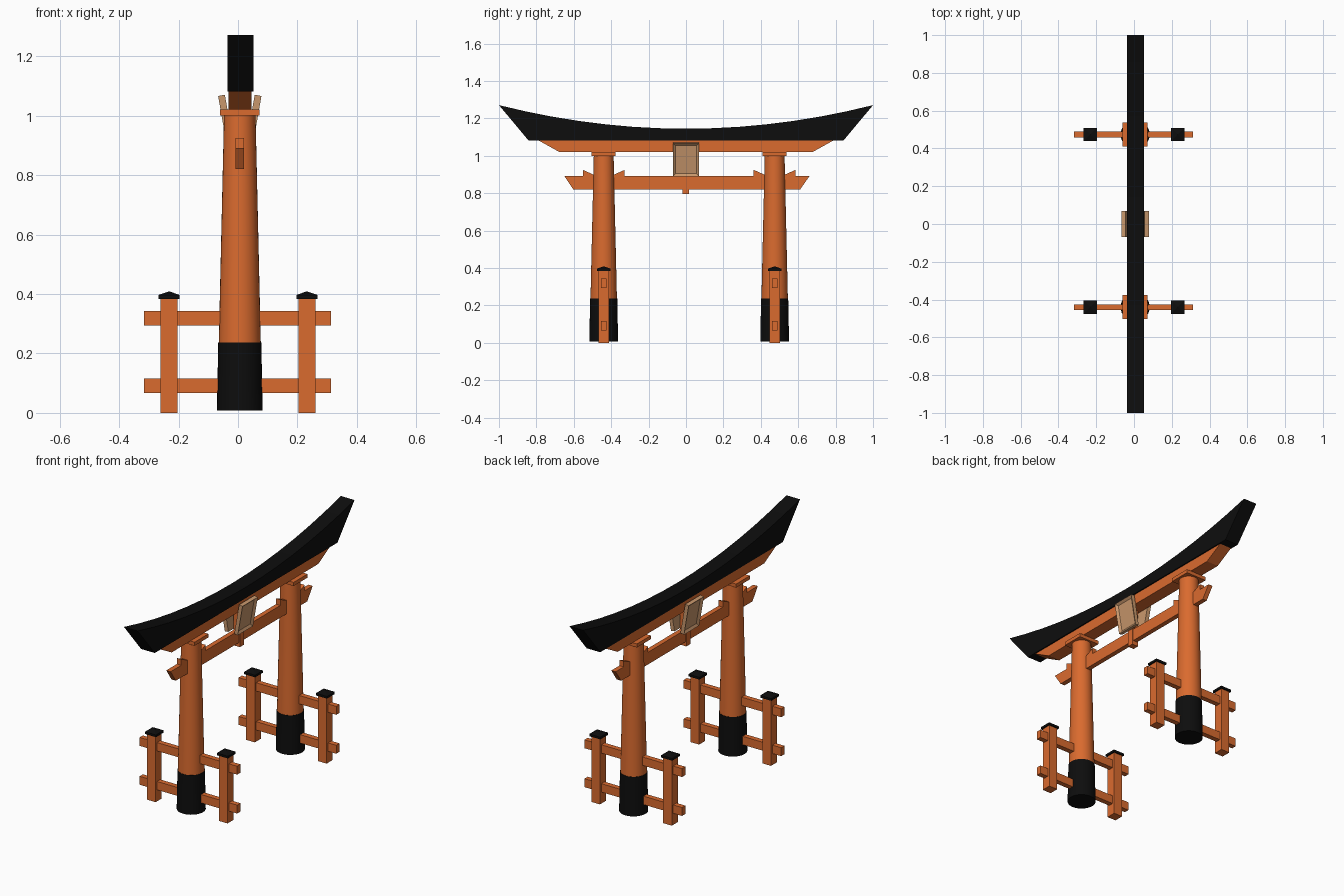
import bpy, bmesh, math
from mathutils import Matrix, Vector

if "Cube" in bpy.data.objects:
    bpy.data.objects.remove(bpy.data.objects["Cube"])


def material(name, rgb):
    m = bpy.data.materials.new(name)
    m.diffuse_color = (*rgb, 1)
    m.use_nodes = True
    m.node_tree.nodes["Principled BSDF"].inputs["Base Color"].default_value = m.diffuse_color
    return m


ORANGE = material("vermilion", (0.70, 0.146, 0.028))
BLACK = material("black", (0.004, 0.004, 0.004))
TAN = material("tan wood", (0.58, 0.31, 0.15))

CX = 0.006                      # centre line of gate in x
PILLARS = {"left": -0.44, "right": 0.474}


def finish(name, bm, mat):
    bmesh.ops.recalc_face_normals(bm, faces=bm.faces)
    mesh = bpy.data.meshes.new(name)
    bm.to_mesh(mesh)
    bm.free()
    ob = bpy.data.objects.new(name, mesh)
    bpy.context.collection.objects.link(ob)
    mesh.materials.append(mat)
    return ob


def box(name, x0, x1, y0, y1, z0, z1, mat):
    bm = bmesh.new()
    size = Matrix.Diagonal((x1 - x0, y1 - y0, z1 - z0, 1))
    mid = Vector((x0 + x1, y0 + y1, z0 + z1)) / 2
    bmesh.ops.create_cube(bm, size=1, matrix=Matrix.Translation(mid) @ size)
    return finish(name, bm, mat)


def beam(name, profile, x0, x1, mat):
    """Extrude a (y, z) outline along x."""
    bm = bmesh.new()
    face = bm.faces.new([bm.verts.new((x0, y, z)) for y, z in profile])
    ext = bmesh.ops.extrude_face_region(bm, geom=[face])
    verts = [v for v in ext["geom"] if isinstance(v, bmesh.types.BMVert)]
    bmesh.ops.translate(bm, verts=verts, vec=(x1 - x0, 0, 0))
    return finish(name, bm, mat)


def column(name, y, z0, z1, r0, r1, mat):
    bm = bmesh.new()
    bmesh.ops.create_cone(bm, cap_ends=True, segments=32, radius1=r0, radius2=r1,
                          depth=z1 - z0,
                          matrix=Matrix.Translation((CX, y, (z0 + z1) / 2)))
    ob = finish(name, bm, mat)
    bpy.ops.object.select_all(action='DESELECT')
    ob.select_set(True)
    bpy.context.view_layer.objects.active = ob
    bpy.ops.object.shade_smooth_by_angle(angle=math.radians(35))


# Curved black roof beam
top = [(i / 7, 1.145 + 0.126 * (i / 7) ** 2) for i in range(-7, 8)]
beam("roof_beam", [(0.842, 1.082), (-0.842, 1.082)] + top, -0.036, 0.052, BLACK)

# Orange beam under the roof
beam("upper_lintel", [(-0.676, 1.02), (0.676, 1.02), (0.79, 1.083), (-0.79, 1.083)],
     -0.032, 0.045, ORANGE)

# Lower tie beam running through the pillars
beam("tie_beam", [(-0.602, 0.82), (0.61, 0.82), (0.66, 0.891), (-0.65, 0.891)],
     -0.008, 0.02, ORANGE)

# Short centre strut behind the plaques
box("centre_strut", CX - 0.02, CX + 0.02, -0.02, 0.017, 0.795, 1.025, ORANGE)

# Two leaning plaques with recessed panels
for side, s in (("front", 1), ("back", -1)):
    t, h, w = 0.023, 0.18, 0.07
    bm = bmesh.new()
    bmesh.ops.create_cube(bm, size=1, matrix=Matrix.Translation((s * t / 2, 0, h / 2))
                          @ Matrix.Diagonal((t, 2 * w, h, 1)))
    outer = max(bm.faces, key=lambda f: f.calc_center_median().x * s)
    bmesh.ops.inset_region(bm, faces=[outer], thickness=0.02)
    bmesh.ops.translate(bm, verts=outer.verts, vec=(-s * 0.011, 0, 0))
    bm.transform(Matrix.Translation((CX + s * 0.019, 0, 0.893))
                 @ Matrix.Rotation(s * math.radians(10), 4, 'Y'))
    finish(side + "_plaque", bm, TAN)

for side, py in PILLARS.items():
    # Tapered pillar, black sleeve and square capital
    column(side + "_pillar", py, 0.2, 1.002, 0.0715, 0.053, ORANGE)
    column(side + "_pillar_sleeve", py, 0.008, 0.236, 0.077, 0.0725, BLACK)
    box(side + "_capital", CX - 0.066, CX + 0.066, py - 0.064, py + 0.064,
        1.0, 1.021, ORANGE)

    # Wedges on the tie beam at each side of the pillar
    for n, d in (("inner", 1), ("outer", -1)):
        beam(f"{side}_{n}_wedge",
             [(py + d * 0.04, 0.885), (py + d * 0.112, 0.885),
              (py + d * 0.112, 0.925), (py + d * 0.04, 0.893)],
             -0.008, 0.02, ORANGE)

    # Fence rails through the pillar
    for n, z in (("lower", 0.067), ("upper", 0.294)):
        box(f"{side}_{n}_rail", -0.317, 0.313, py - 0.015, py + 0.015,
            z, z + 0.049, ORANGE)

    # Fence posts with pyramid caps
    for n, px in (("front", 0.232), ("back", -0.232)):
        box(f"{side}_{n}_post", px - 0.028, px + 0.028, py - 0.028, py + 0.028,
            0, 0.386, ORANGE)
        bm = bmesh.new()
        r = 0.0355
        ring = [(-r, -r), (r, -r), (r, r), (-r, r)]
        low = [bm.verts.new((px + x, py + y, 0.384)) for x, y in ring]
        high = [bm.verts.new((px + x, py + y, 0.397)) for x, y in ring]
        tip = bm.verts.new((px, py, 0.409))
        bm.faces.new(low)
        for i in range(4):
            j = (i + 1) % 4
            bm.faces.new((low[i], low[j], high[j], high[i]))
            bm.faces.new((high[i], high[j], tip))
        finish(f"{side}_{n}_post_cap", bm, BLACK)
